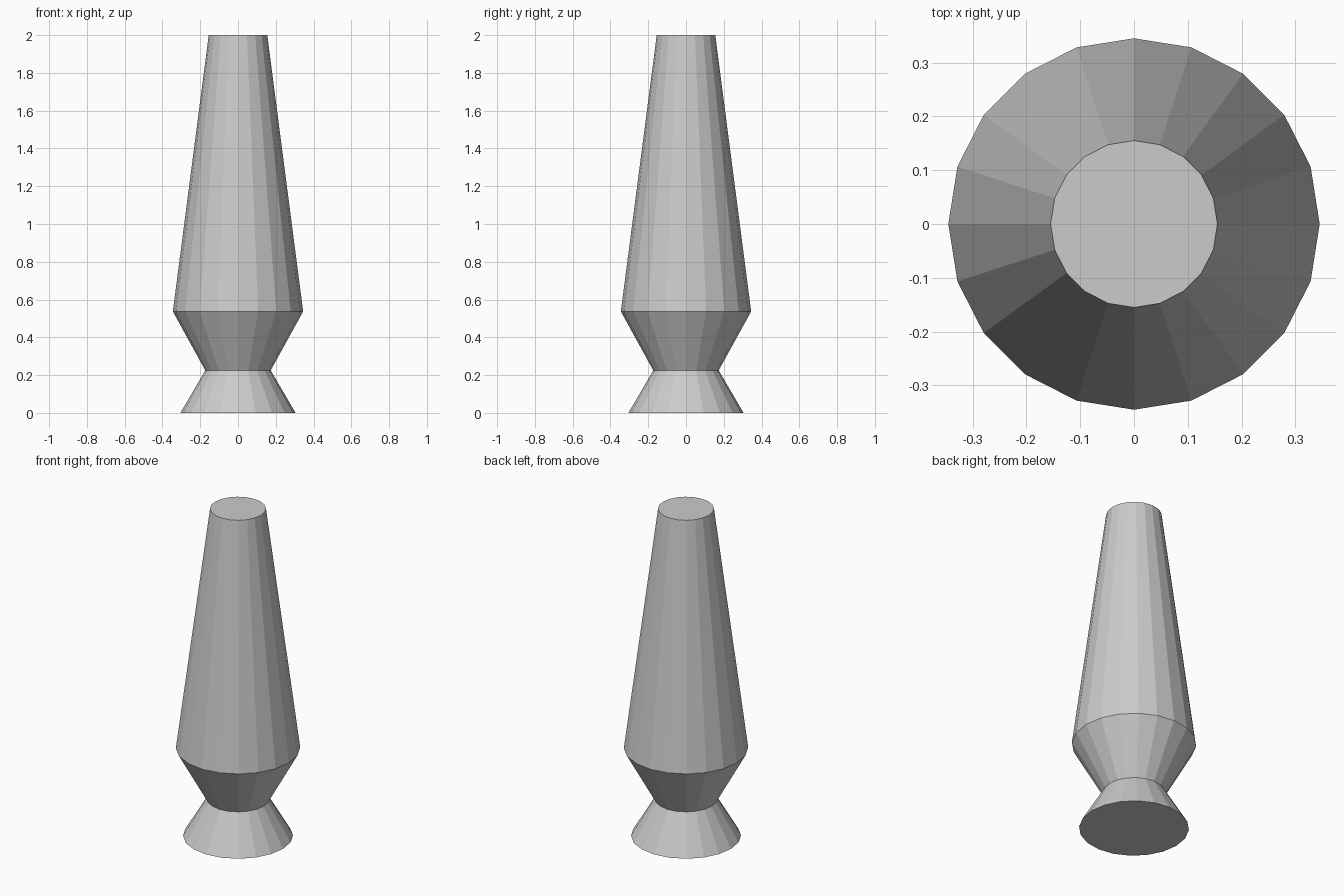
import bpy, bmesh
from math import cos, sin, tau

if "Cube" in bpy.data.objects:
    bpy.data.objects.remove(bpy.data.objects["Cube"])

SIDES = 20

def lathe(name, profile, cap_bottom=False, cap_top=False):
    """Spin (radius, z) points into a faceted shell."""
    bm = bmesh.new()
    rings = [[bm.verts.new((r * cos(tau * i / SIDES), r * sin(tau * i / SIDES), z))
              for i in range(SIDES)] for r, z in profile]
    for a, b in zip(rings, rings[1:]):
        for i in range(SIDES):
            j = (i + 1) % SIDES
            bm.faces.new((a[i], a[j], b[j], b[i]))
    if cap_bottom:
        bm.faces.new(rings[0][::-1])
    if cap_top:
        bm.faces.new(rings[-1])
    mesh = bpy.data.meshes.new(name)
    bm.to_mesh(mesh)
    bm.free()
    obj = bpy.data.objects.new(name, mesh)
    bpy.context.collection.objects.link(obj)
    return obj

# Waisted hourglass base
lathe("lamp_base", [(0.305, 0), (0.173, 0.225), (0.345, 0.537)], cap_bottom=True)

# Tapered body with closed flat top
lathe("lamp_body", [(0.345, 0.537), (0.155, 2.0)], cap_top=True)
